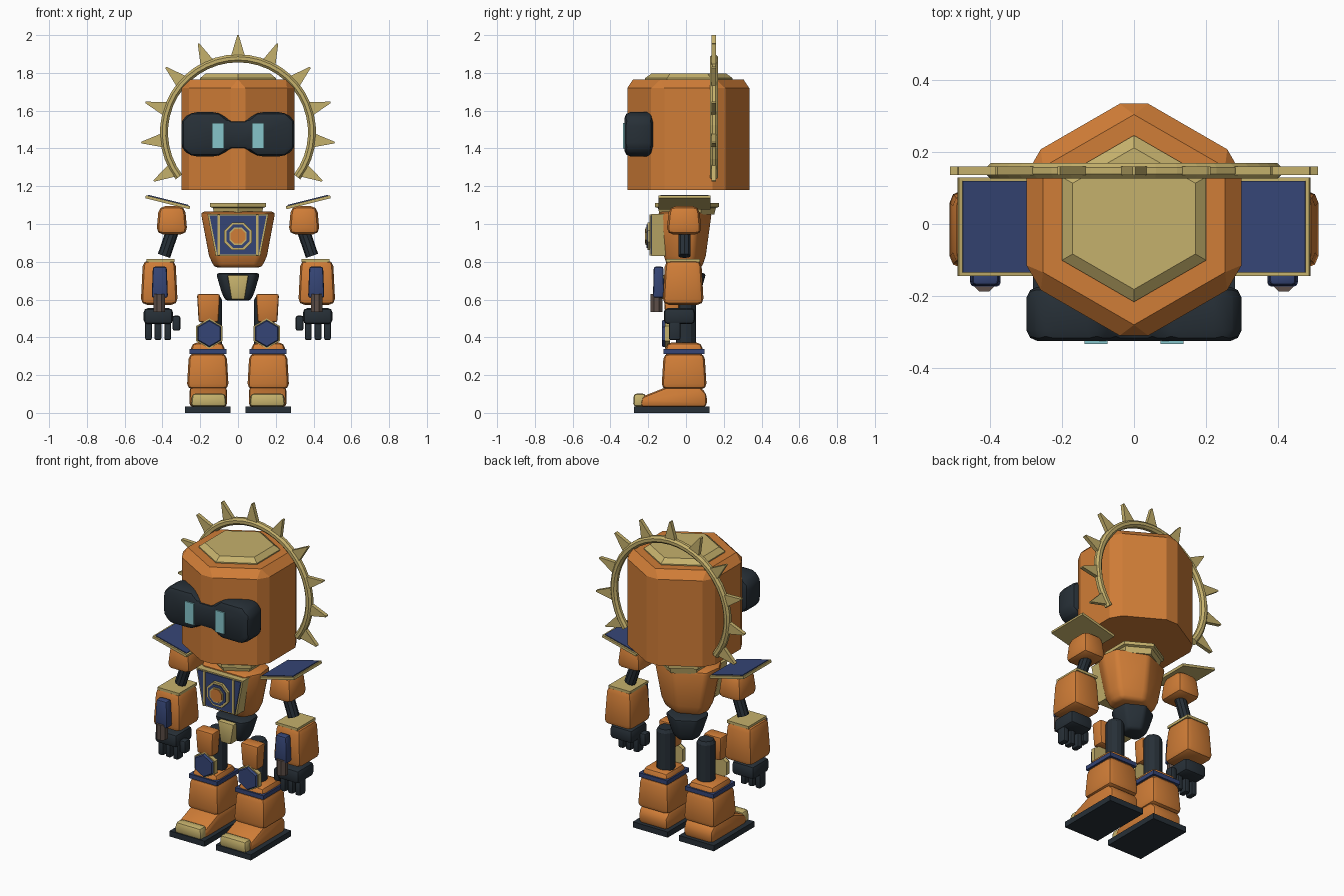
import bpy, bmesh
from math import sin, cos, radians, tau
from mathutils import Matrix, Vector

cube = bpy.data.objects.get("Cube")
if cube:
    bpy.data.objects.remove(cube, do_unlink=True)


def material(name, rgb):
    m = bpy.data.materials.new(name)
    m.use_nodes = True
    m.diffuse_color = (*rgb, 1)
    bsdf = next(n for n in m.node_tree.nodes if n.type == 'BSDF_PRINCIPLED')
    bsdf.inputs["Base Color"].default_value = (*rgb, 1)
    return m


ORANGE = material("orange", (0.63, 0.205, 0.038))
GOLD = material("pale_gold", (0.56, 0.44, 0.15))
BLUE = material("navy_blue", (0.036, 0.06, 0.18))
DARK = material("charcoal", (0.02, 0.029, 0.038))
TEAL = material("teal", (0.24, 0.56, 0.6))
BROWN = material("dull_brown", (0.11, 0.078, 0.065))


def ngon(n, r, phase=0.0):
    return [(r * cos(tau * (i + phase) / n), r * sin(tau * (i + phase) / n)) for i in range(n)]


def rect(a, b):
    return [(-a, -b), (a, -b), (a, b), (-a, b)]


def mirrored(points):
    """Close a half outline (x > 0) across x = 0."""
    return points + [(-x, y) for x, y in reversed(points) if x > 0]


def finish(name, bm, mat, smooth=False, pair=False):
    bmesh.ops.recalc_face_normals(bm, faces=bm.faces)
    for prefix, s in ((("left_", 1), ("right_", -1)) if pair else (("", 1),)):
        part = bm.copy()
        if s < 0:
            bmesh.ops.scale(part, vec=(-1, 1, 1), verts=part.verts)
            bmesh.ops.reverse_faces(part, faces=part.faces)
        for f in part.faces:
            f.smooth = smooth
        me = bpy.data.meshes.new(prefix + name)
        part.to_mesh(me)
        part.free()
        if smooth:
            me.set_sharp_from_angle(angle=radians(35))
        me.materials.append(mat)
        bpy.context.collection.objects.link(bpy.data.objects.new(prefix + name, me))
    bm.free()


def loft(name, outline, levels, mat, at=(0, 0, 0), axis='z', bevel=0, segs=2,
         tilt=0, pair=False, open_base=False):
    """Stack scaled copies of an outline along an axis, then round the edges."""
    place = {'z': lambda a, b, h: (a, b, h),
             'y': lambda a, b, h: (a, h, b),
             'x': lambda a, b, h: (h, a, b)}[axis]
    bm = bmesh.new()
    rings = [[bm.verts.new(place(a * s, b * s, h)) for a, b in outline] for h, s in levels]
    n = len(outline)
    for low, high in zip(rings, rings[1:]):
        for i in range(n):
            j = (i + 1) % n
            bm.faces.new((low[i], low[j], high[j], high[i]))
    bm.faces.new(rings[0][::-1])
    bm.faces.new(rings[-1])
    bmesh.ops.recalc_face_normals(bm, faces=bm.faces)
    if bevel:
        base = set(rings[0])
        edges = [e for e in bm.edges if e.calc_face_angle() > 0.3
                 and not (open_base and all(v in base for v in e.verts))]
        bmesh.ops.bevel(bm, geom=edges, offset=bevel, segments=segs, profile=0.5,
                        affect='EDGES', clamp_overlap=True)
    bm.transform(Matrix.Translation(at) @ Matrix.Rotation(radians(tilt), 4, 'Y'))
    finish(name, bm, mat, bevel > 0 and segs > 1, pair)


def box(name, at, size, mat, bevel=0.0, taper=1.0, **kw):
    x, y, z = (v / 2 for v in size)
    loft(name, rect(x, y), [(-z, 1), (z, taper)], mat, at, bevel=bevel, **kw)


# Head: six-sided block with chamfered edges and a raised cap
hexagon = ngon(6, 0.346, 0.5)
loft("head", hexagon, [(1.18, 1), (1.765, 1)], ORANGE, (0, 0.012, 0),
     bevel=0.046, segs=1, open_base=True)
loft("head_cap", ngon(6, 0.232, 0.5), [(1.76, 1), (1.772, 1), (1.797, 0.85)], GOLD, (0, 0.015, 0))

# Visor with a pinched bridge, and two eyes
visor = mirrored([(0, 1.395), (0.05, 1.395), (0.1, 1.358), (0.25, 1.358), (0.3, 1.4),
                  (0.3, 1.55), (0.25, 1.592), (0.1, 1.592), (0.05, 1.55), (0, 1.55)])
loft("visor", visor, [(-0.326, 1), (-0.175, 1)], DARK, axis='y', bevel=0.035)
box("eye", (0.106, -0.328, 1.467), (0.064, 0.012, 0.135), TEAL, pair=True)

# Halo arc with wedge spikes
HALO = Vector((0, 0.148, 1.485))
bm = bmesh.new()
rings = []
for i in range(31):
    a = radians(-37 + 254 * i / 30)
    rings.append([bm.verts.new(HALO + Vector(((0.392 + u) * cos(a), v, (0.392 + u) * sin(a))))
                  for u, v in ngon(8, 0.023, 0.5)])
for p, q in zip(rings, rings[1:]):
    for k in range(8):
        bm.faces.new((p[k], p[k - 1], q[k - 1], q[k]))
bm.faces.new(rings[0])
bm.faces.new(rings[-1])
finish("halo", bm, GOLD)
for i in range(11):
    loft(f"halo_spike_{i + 1}", [(-0.038, 0.4), (0.038, 0.4), (0.004, 0.515), (-0.004, 0.515)],
         [(-0.012, 1), (0.012, 1)], GOLD, HALO, axis='y', tilt=24 * (i - 5))

# Neck collar and torso, pointed at the back
loft("neck_collar", ngon(6, 0.17, 0.5), [(1.05, 0.85), (1.085, 0.9), (1.09, 1), (1.11, 1)],
     GOLD, (0, 0.005, 0))
body = mirrored([(0.15, -0.15), (0.2, -0.05), (0.185, 0.06), (0, 0.14)])
loft("torso", body, [(0.77, 0.64), (0.83, 0.78), (1.065, 1)], ORANGE, bevel=0.02)

# Chest panel with gold frame, strips and a round badge
panel = mirrored([(0.118, -0.112), (0.162, 0.112)])
loft("chest_frame", panel, [(-0.182, 1), (-0.1, 1)], GOLD, (0, 0, 0.942), 'y')
loft("chest_panel", panel, [(-0.188, 0.93), (-0.18, 0.93)], BLUE, (0, 0, 0.942), 'y')
box("chest_strip", (0.101, -0.187, 0.942), (0.014, 0.014, 0.215), GOLD, pair=True)
for name, r, depth, mat in (("badge_base", 0.08, 0.205, GOLD), ("badge_ring", 0.067, 0.21, BLUE),
                            ("badge_rim", 0.05, 0.214, GOLD), ("badge_core", 0.042, 0.218, ORANGE)):
    loft(name, ngon(8, r, 0.5), [(-depth, 1), (-0.18, 1)], mat, (0, 0, 0.935), 'y')

# Pelvis
hips = mirrored([(0.09, -0.1), (0.118, -0.05), (0.11, 0.05), (0, 0.11)])
loft("pelvis", hips, [(0.595, 0.58), (0.64, 0.75), (0.74, 1)], DARK, bevel=0.015)
loft("pelvis_plate", mirrored([(0.035, -0.065), (0.056, 0.065)]), [(-0.125, 1), (-0.05, 1)],
     GOLD, (0, 0, 0.665), 'y', bevel=0.008)

# Shoulders: tilted plate, rounded pad, upper arm
box("shoulder_plate", (0.372, -0.008, 1.115), (0.242, 0.275, 0.016), GOLD, tilt=-14, pair=True)
box("shoulder_plate_top", (0.37, -0.008, 1.124), (0.222, 0.255, 0.008), BLUE, tilt=-14, pair=True)
box("shoulder_pad", (0.35, -0.01, 1.02), (0.165, 0.188, 0.15), ORANGE, 0.035, 0.84, pair=True)
loft("upper_arm", ngon(10, 0.034), [(-0.08, 1), (0.09, 1)], DARK, (0.366, -0.008, 0.907),
     tilt=-19, pair=True)

# Forearms with cuff, guard and barrel
box("forearm", (0.417, -0.015, 0.69), (0.196, 0.218, 0.235), ORANGE, 0.032, 0.88, pair=True)
box("forearm_cuff", (0.41, -0.015, 0.808), (0.15, 0.18, 0.016), GOLD, pair=True)
box("forearm_guard", (0.414, -0.145, 0.692), (0.086, 0.06, 0.165), BLUE, 0.012, 0.85, pair=True)
loft("guard_barrel", ngon(8, 0.034, 0.5), [(0.535, 1), (0.63, 1)], BROWN,
     (0.417, -0.157, 0), pair=True)

# Hands
box("palm", (0.422, -0.035, 0.512), (0.155, 0.165, 0.085), DARK, 0.022, pair=True)
for i, x in enumerate((0.372, 0.424, 0.474)):
    box(f"finger_{i + 1}", (x, -0.06, 0.435), (0.036, 0.06, 0.1), DARK, 0.01, pair=True)
box("thumb", (0.326, -0.06, 0.475), (0.042, 0.055, 0.08), DARK, 0.012, pair=True)

# Thighs and knees
loft("thigh", ngon(12, 0.054), [(0.34, 1), (0.6, 1), (0.62, 0.8)], DARK, (0.14, 0, 0), pair=True)
box("thigh_plate", (0.156, -0.075, 0.555), (0.105, 0.07, 0.15), ORANGE, 0.012, 1.16, pair=True)
loft("knee_back", ngon(6, 0.08, 0.5), [(-0.112, 1), (-0.085, 1)], GOLD, (0.152, 0, 0.42), 'y',
     pair=True)
loft("knee_cap", ngon(6, 0.072, 0.5), [(-0.128, 0.92), (-0.12, 1), (-0.1, 1)], BLUE,
     (0.152, 0, 0.42), 'y', pair=True)

# Shins with a band
box("shin", (0.16, -0.01, 0.22), (0.222, 0.24, 0.19), ORANGE, 0.03, 0.9, pair=True)
box("shin_top", (0.16, -0.01, 0.335), (0.185, 0.205, 0.075), ORANGE, 0.028, 0.92, pair=True)
box("shin_band", (0.16, -0.01, 0.326), (0.196, 0.216, 0.026), BLUE, pair=True)

# Feet
foot = [(-0.245, 0.03), (-0.235, 0.085), (-0.1, 0.138), (0.075, 0.138), (0.11, 0.1), (0.11, 0.03)]
loft("foot", foot, [(-0.1, 1), (0.1, 1)], ORANGE, (0.157, 0, 0), 'x', bevel=0.022, pair=True)
box("toe_cap", (0.155, -0.245, 0.068), (0.19, 0.07, 0.07), GOLD, 0.018, 0.92, pair=True)
box("sole", (0.16, -0.075, 0.0175), (0.242, 0.4, 0.035), DARK, pair=True)
